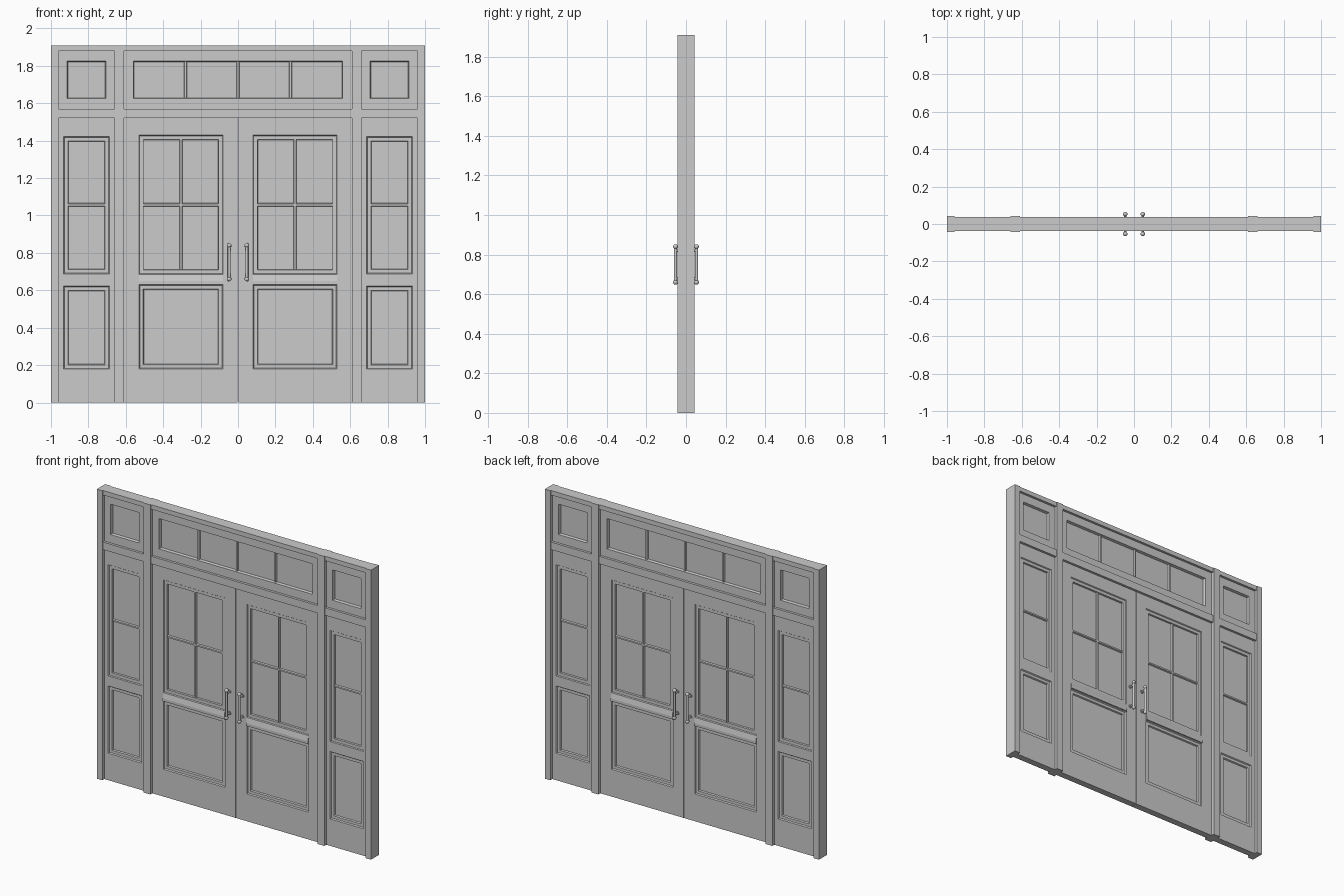
import bpy, bmesh, math
from mathutils import Matrix, Vector

if "Cube" in bpy.data.objects:
    bpy.data.objects.remove(bpy.data.objects["Cube"])


def finish(name, bm, mirror=(False, False)):
    bmesh.ops.remove_doubles(bm, verts=bm.verts, dist=1e-5)
    bmesh.ops.recalc_face_normals(bm, faces=bm.faces)
    me = bpy.data.meshes.new(name)
    bm.to_mesh(me)
    bm.free()
    ob = bpy.data.objects.new(name, me)
    bpy.context.collection.objects.link(ob)
    if any(mirror):
        m = ob.modifiers.new("Mirror", 'MIRROR')
        m.use_axis = (mirror[0], mirror[1], False)
        m.use_mirror_merge = False
    return ob


def quad(bm, pts):
    bm.faces.new([bm.verts.new(p) for p in pts])


def rect(x0, x1, z0, z1, i, y):
    return [(x0 + i, y, z0 + i), (x1 - i, y, z0 + i), (x1 - i, y, z1 - i), (x0 + i, y, z1 - i)]


def box(name, x0, x1, z0, z1, d, mirror=False):
    bm = bmesh.new()
    bmesh.ops.create_cube(bm, size=1, matrix=Matrix.Translation(((x0 + x1) / 2, 0, (z0 + z1) / 2))
                          @ Matrix.Diagonal((x1 - x0, 2 * d, z1 - z0, 1)))
    return finish(name, bm, (mirror, False))


def leaf(name, x0, x1, z0, z1, openings, d, mirror=False):
    """Slab with stepped recesses, identical on both faces."""
    bm = bmesh.new()
    xs = [x0, openings[0][0], openings[0][1], x1]
    zs = [z0] + [z for o in openings for z in o[2:4]] + [z1]
    for s in (-1, 1):
        for a in range(3):
            for b in range(len(zs) - 1):
                if not (a == 1 and b % 2 == 1):
                    quad(bm, rect(xs[a], xs[a + 1], zs[b], zs[b + 1], 0, s * d))
        for ox0, ox1, oz0, oz1, prof in openings:
            loops = [rect(ox0, ox1, oz0, oz1, i, s * y) for i, y in [(0, d)] + prof]
            for p, q in zip(loops, loops[1:]):
                for k in range(4):
                    n = (k + 1) % 4
                    quad(bm, (p[k], p[n], q[n], q[k]))
            quad(bm, loops[-1])
    for za, zb in zip(zs, zs[1:]):
        for x in (x0, x1):
            quad(bm, ((x, -d, za), (x, d, za), (x, d, zb), (x, -d, zb)))
    for xa, xb in zip(xs, xs[1:]):
        for z in (z0, z1):
            quad(bm, ((xa, -d, z), (xb, -d, z), (xb, d, z), (xa, d, z)))
    return finish(name, bm, (mirror, False))


def prism(name, profile, axis, a, b, mirror):
    """Extrude a (cross, y) profile along x or z."""
    bm = bmesh.new()
    def pt(c, y, t):
        return (t, y, c) if axis == 'x' else (c, y, t)
    ends = [[bm.verts.new(pt(c, y, t)) for c, y in profile] for t in (a, b)]
    for e in ends:
        bm.faces.new(e)
    n = len(profile)
    for k in range(n):
        bm.faces.new((ends[0][k], ends[0][(k + 1) % n], ends[1][(k + 1) % n], ends[1][k]))
    return finish(name, bm, mirror)


def bar(name, axis, c, a, b, mirror=False):
    w, t, y = 0.009, 0.005, 0.014
    prof = [(c - w, -0.004), (c - t, -y), (c + t, -y), (c + w, -0.004),
            (c + w, 0.004), (c + t, y), (c - t, y), (c - w, 0.004)]
    return prism(name, prof, axis, a, b, (mirror, False))


D = 0.022
WINDOW = [(0.004, 0.016), (0.024, 0.016), (0.026, 0.005)]
LIGHT = [(0.004, 0.005)]
PANEL = [(0.005, 0.015), (0.023, 0.015), (0.027, 0.006)]

# Frame: posts, transom bars and head rails
box("outer_post", -1, -0.96, 0, 1.91, 0.043, True)
box("inner_post", -0.66, -0.61, 0, 1.91, 0.043, True)
for nm, z0, z1 in (("transom_bar", 1.52, 1.57), ("head_rail", 1.88, 1.91)):
    box(nm + "_middle", -0.61, 0.61, z0, z1, 0.038)
    box(nm + "_side", -0.96, -0.66, z0, z1, 0.038, True)

# Double doors with a window above a recessed panel
leaf("door", -0.61, -0.002, 0, 1.52,
     [(-0.53, -0.08, 0.18, 0.63, PANEL), (-0.53, -0.08, 0.685, 1.43, WINDOW)], D, True)
bar("door_muntin_upright", 'z', -0.305, 0.71, 1.405, True)
bar("door_muntin_cross", 'x', 1.057, -0.505, -0.105, True)
prism("door_sloped_rail", [(0.632, -0.02), (0.632, -0.029), (0.65, -0.029), (0.683, -0.022), (0.683, -0.02)],
      'x', -0.53, -0.08, (True, True))

# Sidelights
leaf("sidelight", -0.96, -0.66, 0, 1.52,
     [(-0.932, -0.688, 0.178, 0.622, PANEL), (-0.932, -0.688, 0.688, 1.422, WINDOW)], D, True)
bar("sidelight_muntin", 'x', 1.057, -0.91, -0.71, True)

# Lights over the doors and sidelights
leaf("transom_light", -0.61, 0.61, 1.57, 1.88, [(-0.56, 0.56, 1.625, 1.825, LIGHT)], D)
for x in (-0.28, 0, 0.28):
    bar("transom_muntin", 'z', x, 1.625, 1.825)
leaf("corner_light", -0.96, -0.66, 1.57, 1.88, [(-0.914, -0.706, 1.625, 1.825, LIGHT)], D, True)

# Pull handles: bar, standoffs and ball ends on each face
bm = bmesh.new()
hx, hy = -0.047, -0.053
def rod(p, q, r):
    p, q = Vector(p), Vector(q)
    v = q - p
    m = Matrix.Translation((p + q) / 2) @ v.to_track_quat('Z', 'Y').to_matrix().to_4x4()
    bmesh.ops.create_cone(bm, cap_ends=True, segments=16, radius1=r, radius2=r, depth=v.length, matrix=m)
rod((hx, hy, 0.66), (hx, hy, 0.84), 0.008)
for z in (0.66, 0.84):
    bmesh.ops.create_uvsphere(bm, u_segments=16, v_segments=10, radius=0.012,
                              matrix=Matrix.Translation((hx, hy, z)))
for z in (0.68, 0.82):
    rod((hx, -0.02, z), (hx, hy, z), 0.006)
    rod((hx, -0.02, z), (hx, -0.027, z), 0.012)
handle = finish("pull_handle", bm, (True, True))
bpy.context.view_layer.objects.active = handle
handle.select_set(True)
bpy.ops.object.shade_smooth_by_angle(angle=math.radians(40))
